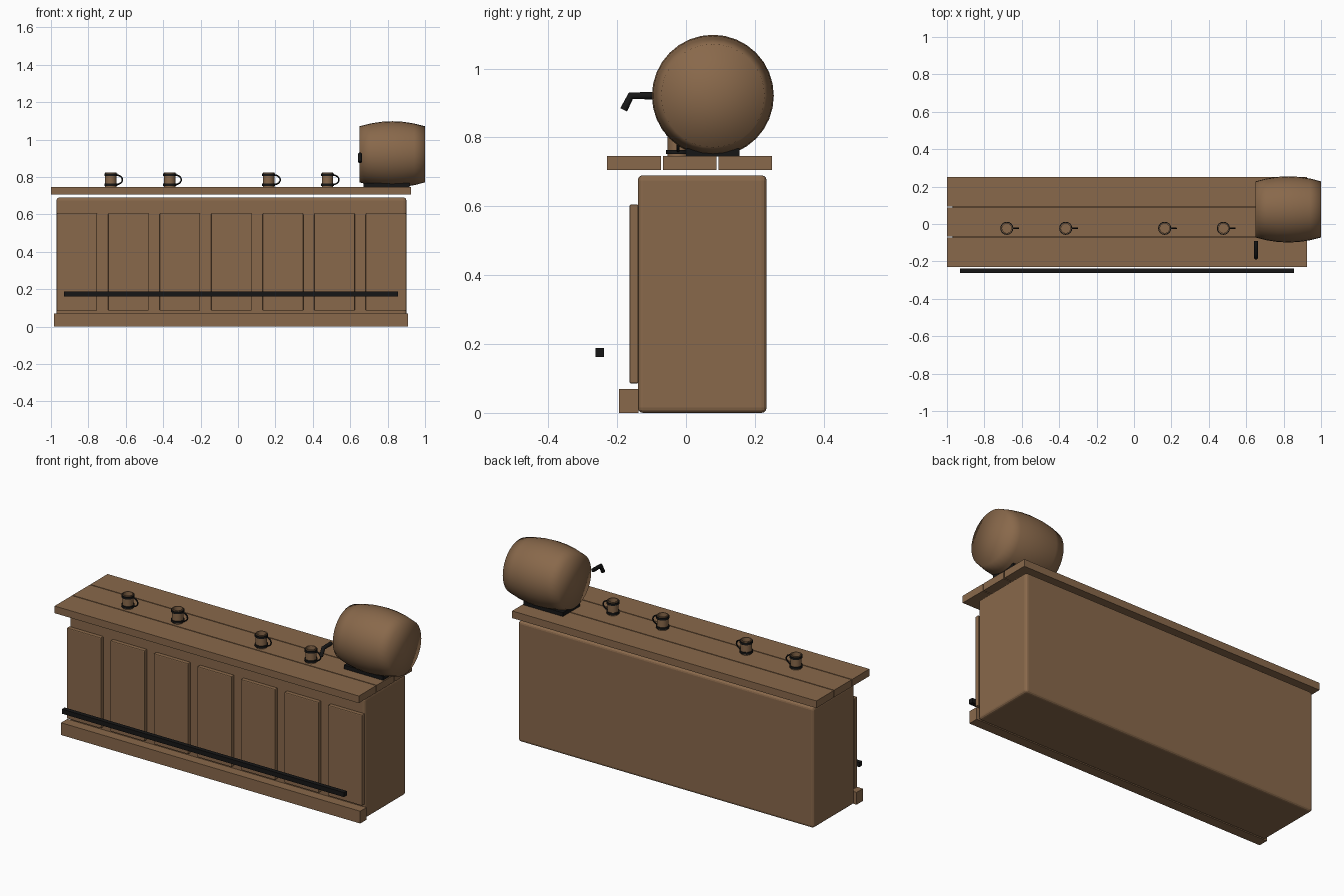
import bpy, bmesh, math
from mathutils import Vector, Matrix

cube = bpy.data.objects.get("Cube")
if cube:
    bpy.data.objects.remove(cube, do_unlink=True)


def make_material(name, rgb):
    m = bpy.data.materials.new(name)
    m.use_nodes = True
    m.diffuse_color = (*rgb, 1)
    m.node_tree.nodes["Principled BSDF"].inputs["Base Color"].default_value = (*rgb, 1)
    return m


wood = make_material("brown_wood", (0.25, 0.14, 0.07))
iron = make_material("black_iron", (0.008, 0.008, 0.008))


def finish(name, bm, mat, smooth=False):
    bmesh.ops.recalc_face_normals(bm, faces=bm.faces)
    mesh = bpy.data.meshes.new(name)
    bm.to_mesh(mesh)
    bm.free()
    mesh.materials.append(mat)
    for p in mesh.polygons:
        p.use_smooth = smooth
    ob = bpy.data.objects.new(name, mesh)
    bpy.context.collection.objects.link(ob)
    return ob


def box(name, x, y, z, mat, bevel=0.0, segments=2):
    bm = bmesh.new()
    bmesh.ops.create_cube(bm, size=1)
    lo, hi = Vector((x[0], y[0], z[0])), Vector((x[1], y[1], z[1]))
    for v in bm.verts:
        v.co = (lo + hi) / 2 + Vector(a * b for a, b in zip(v.co, hi - lo))
    ob = finish(name, bm, mat)
    if bevel:
        mod = ob.modifiers.new("rounded_edges", 'BEVEL')
        mod.width = bevel
        mod.segments = segments
    return ob


def lathe(name, profile, sides, matrix, mat, smooth_angle=None):
    """Spin (radius, height) points about z; zero radius closes an end."""
    bm = bmesh.new()
    rings = []
    for r, h in profile:
        n = sides if r else 1
        rings.append([bm.verts.new(matrix @ Vector((r * math.cos(math.tau * i / sides),
                                                    r * math.sin(math.tau * i / sides), h)))
                      for i in range(n)])
    for a, b in zip(rings, rings[1:]):
        for i in range(sides):
            j = (i + 1) % sides
            quad = [a[i % len(a)], a[j % len(a)], b[j % len(b)], b[i % len(b)]]
            bm.faces.new(list(dict.fromkeys(quad)))
    ob = finish(name, bm, mat, True)
    if smooth_angle:
        bpy.ops.object.select_all(action='DESELECT')
        ob.select_set(True)
        bpy.context.view_layer.objects.active = ob
        bpy.ops.object.shade_smooth_by_angle(angle=math.radians(smooth_angle))
    return ob


def tube(name, points, radius, mat):
    cu = bpy.data.curves.new(name, 'CURVE')
    cu.dimensions = '3D'
    cu.bevel_depth = radius
    cu.bevel_resolution = 2
    cu.use_fill_caps = True
    sp = cu.splines.new('POLY')
    sp.points.add(len(points) - 1)
    for p, co in zip(sp.points, points):
        p.co = (*co, 1)
    cu.materials.append(mat)
    ob = bpy.data.objects.new(name, cu)
    bpy.context.collection.objects.link(ob)


# Counter body, plinth and foot rail
box("counter_body", (-0.97, 0.90), (-0.14, 0.234), (0, 0.69), wood, 0.015, 3)
box("front_plinth", (-0.983, 0.91), (-0.195, -0.138), (0, 0.07), wood)
box("foot_rail", (-0.93, 0.855), (-0.263, -0.238), (0.162, 0.188), iron)

# Front panels
for i in range(7):
    x = -0.97 + 0.2755 * i
    box(f"front_panel_{i + 1}", (x, x + 0.217), (-0.164, -0.138), (0.085, 0.605), wood, 0.005, 2)

# Three top planks
for i in range(3):
    y = -0.229 + 0.1615 * i
    box(f"top_plank_{i + 1}", (-1, 0.925), (y, y + 0.156), (0.705, 0.746), wood)

# Barrel lying along x, its bed and its tap
barrel_place = Matrix.Translation((0.825, 0.078, 0.921)) @ Matrix.Rotation(math.pi / 2, 4, 'Y')
half, steps = 0.175, 6
staves = []
for i in range(steps + 1):
    t = 2 * i / steps - 1
    staves.append((0.177 - 0.027 * t * t, half * t))
lathe("barrel", [(0, -half)] + staves + [(0, half)], 32, barrel_place, wood)
box("barrel_bed", (0.67, 0.918), (0.0, 0.156), (0.744, 0.768), iron)
tube("barrel_tap", [(0.652, -0.09, 0.921), (0.652, -0.16, 0.921), (0.652, -0.181, 0.88)],
     0.011, iron)

# Mugs with two hoops and a handle
cup = [(0, 0), (0.03, 0), (0.03, 0.078), (0.025, 0.078), (0.025, 0.012), (0, 0.012)]
hoop = [(0.029, 0), (0.035, 0), (0.035, 0.012), (0.029, 0.012), (0.029, 0)]
for n, x in enumerate((-0.68, -0.365, 0.164, 0.478), 1):
    base = Vector((x, -0.023, 0.746))
    lathe(f"mug_{n}", cup, 16, Matrix.Translation(base), wood, 35)
    for label, h in (("lower", 0.006), ("upper", 0.06)):
        lathe(f"mug_{n}_{label}_hoop", hoop, 16,
              Matrix.Translation(base + Vector((0, 0, h))), iron, 35)
    arc = [math.pi * (i / 8 - 0.5) for i in range(9)]
    tube(f"mug_{n}_handle", [base + Vector((0.03 + 0.032 * math.cos(a), 0,
                                            0.039 + 0.025 * math.sin(a))) for a in arc],
         0.004, iron)
